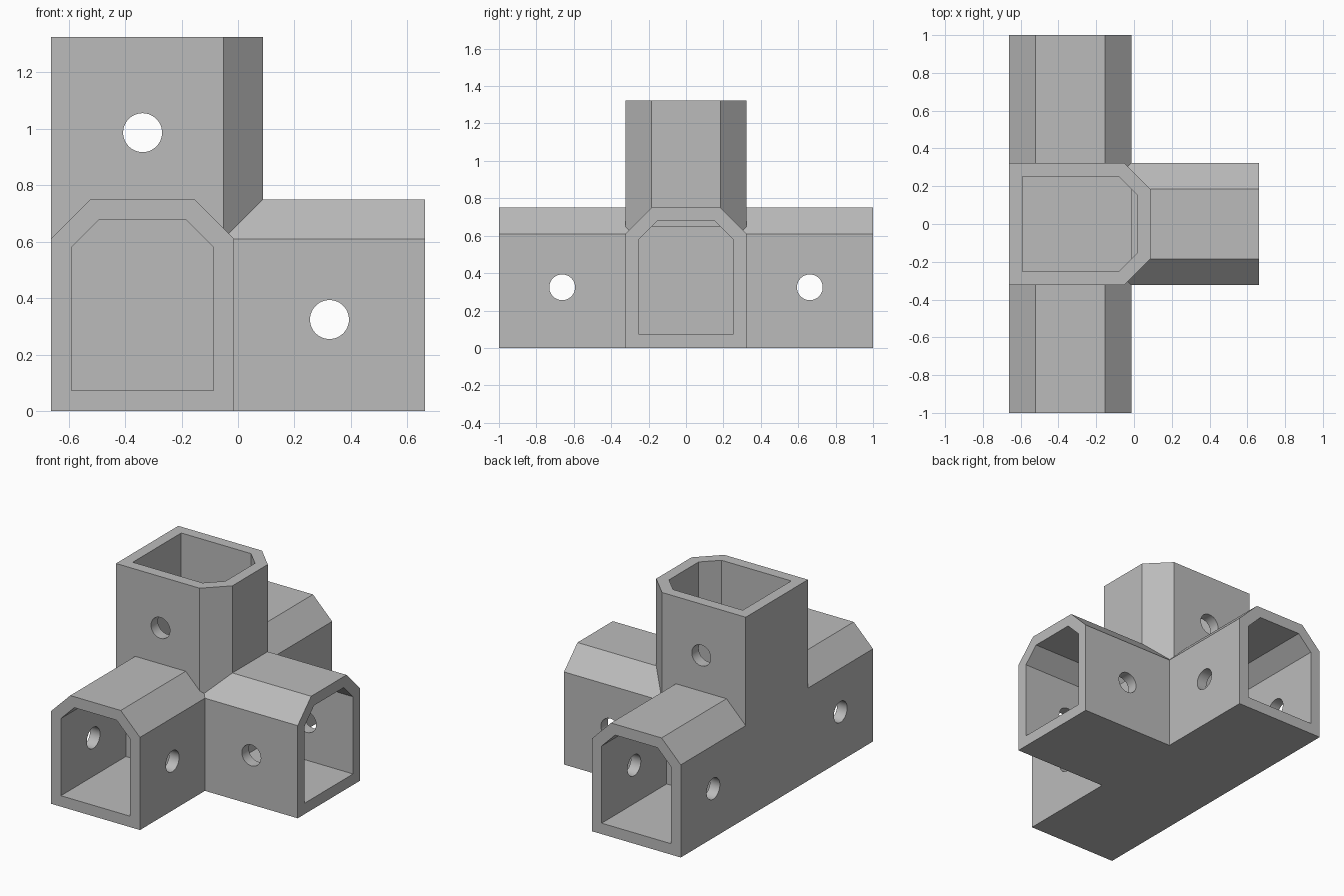
import bpy, bmesh, math
from mathutils import Matrix

old = bpy.data.objects.get("Cube")
if old:
    bpy.data.objects.remove(old, do_unlink=True)

HALF, HEIGHT, CHAMFER = 0.324, 0.75, 0.14   # outer tube section
WALL = 0.072
BACK = -0.662                               # flat rear side of the joint
MID = BACK + HALF                           # centre line of the long tube
HUB = 2 * HALF                              # solid core size
HOLE_R = 0.069

grey = bpy.data.materials.new("plain_grey")
grey.use_nodes = True
grey.diffuse_color = (0.5, 0.5, 0.5, 1)
grey.node_tree.nodes["Principled BSDF"].inputs["Base Color"].default_value = (0.5, 0.5, 0.5, 1)

# Maps (across, up, along) onto each tube direction
PLACE = {
    "x": lambda u, v, t: (t, u, v),
    "y": lambda u, v, t: (MID + u, t, v),
    "z": lambda u, v, t: (BACK + v, u, t),
}


def finish(name, bm):
    bmesh.ops.recalc_face_normals(bm, faces=bm.faces)
    mesh = bpy.data.meshes.new(name)
    bm.to_mesh(mesh)
    bm.free()
    mesh.materials.append(grey)
    obj = bpy.data.objects.new(name, mesh)
    bpy.context.collection.objects.link(obj)
    return obj


def tube(name, axis, start, end, wall=0.0):
    """Square section with two chamfered corners, inset by wall."""
    h, low, top = HALF - wall, wall, HEIGHT - wall
    c = CHAMFER - wall * (2 - math.sqrt(2))
    outline = [(-h, low), (h, low), (h, top - c), (h - c, top), (c - h, top), (-h, top - c)]
    bm = bmesh.new()
    rings = [[bm.verts.new(PLACE[axis](u, v, t)) for u, v in outline] for t in (start, end)]
    bm.faces.new(rings[0])
    bm.faces.new(rings[1])
    n = len(outline)
    for i in range(n):
        j = (i + 1) % n
        bm.faces.new((rings[0][i], rings[0][j], rings[1][j], rings[1][i]))
    return finish(name, bm)


def pin(name, axis, centre):
    """Round cutter for a screw hole."""
    turn = Matrix.Rotation(math.pi / 2, 4, "Y" if axis == "x" else "X")
    bm = bmesh.new()
    bmesh.ops.create_cone(bm, cap_ends=True, segments=48, radius1=HOLE_R, radius2=HOLE_R,
                          depth=1.0, matrix=Matrix.Translation(centre) @ turn)
    return finish(name, bm)


# Outer arms
body = tube("joint_body", "y", -1, 1)
joins = [tube("side_arm", "x", -0.3, -BACK),
         tube("upright_arm", "z", 0.3, HUB - BACK + 0.014)]

# Sockets
cuts = [tube("front_socket", "y", -1.1, -HALF, WALL),
        tube("back_socket", "y", HALF, 1.1, WALL),
        tube("side_socket", "x", BACK + HUB, 0.8, WALL),
        tube("upright_socket", "z", HUB, 1.5, WALL)]

# Screw holes through both walls of every arm
REACH = (1 - HALF) / 2
cuts += [pin("front_hole", "x", (MID, -HALF - REACH, HALF)),
         pin("back_hole", "x", (MID, HALF + REACH, HALF)),
         pin("side_hole", "y", (BACK + HUB + REACH, 0, HALF)),
         pin("upright_hole", "y", (MID, 0, HUB + REACH))]

# Combine into one solid
for part in joins + cuts:
    part.hide_render = True
    mod = body.modifiers.new(part.name, "BOOLEAN")
    mod.operation = "UNION" if part in joins else "DIFFERENCE"
    mod.solver = "EXACT"
    mod.object = part
bpy.context.view_layer.update()
solid = bpy.data.meshes.new_from_object(body.evaluated_get(bpy.context.evaluated_depsgraph_get()))
body.modifiers.clear()
body.data = solid
solid.materials.clear()
solid.materials.append(grey)
for face in solid.polygons:
    face.material_index = 0
for part in joins + cuts:
    bpy.data.objects.remove(part, do_unlink=True)

# Round holes smooth, all other edges sharp
bpy.ops.object.select_all(action="DESELECT")
body.select_set(True)
bpy.context.view_layer.objects.active = body
bpy.ops.object.shade_smooth_by_angle(angle=math.radians(30))
